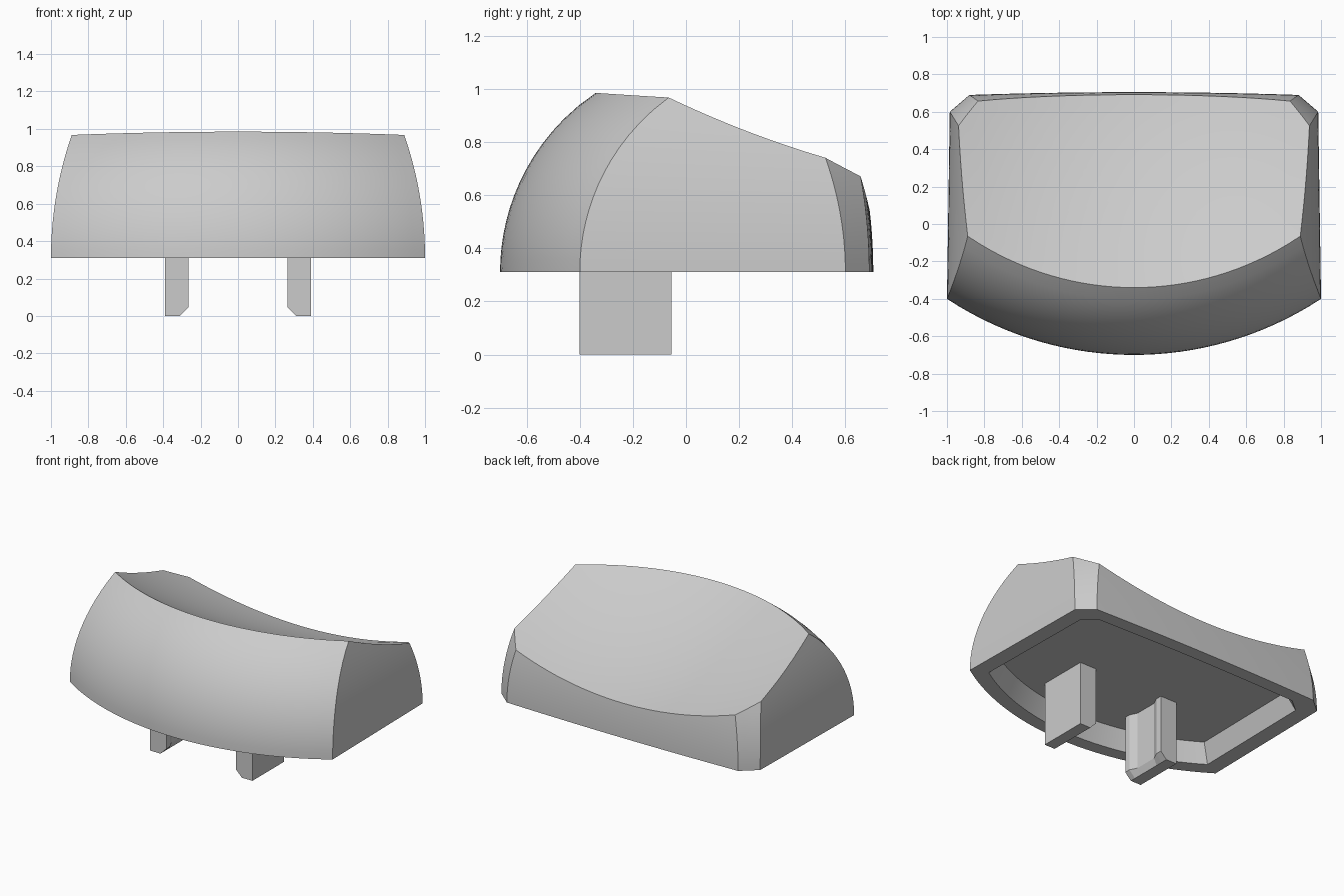
import bpy, bmesh
from math import sqrt
from mathutils import Vector

cube = bpy.data.objects.get("Cube")
if cube:
    bpy.data.objects.remove(cube)

BASE, CEILING = 0.31, 0.44

grey = bpy.data.materials.new("light grey plastic")
grey.use_nodes = True
grey.diffuse_color = (0.6, 0.6, 0.6, 1)
grey.node_tree.nodes["Principled BSDF"].inputs["Base Color"].default_value = (0.6, 0.6, 0.6, 1)


def bow(height, radius):
    """Inward lean of an arc that starts vertical at the base."""
    return radius - sqrt(max(radius * radius - height * height, 0))


def dish(x, y):
    """Height of the hollowed, sloping top."""
    return 0.7985 - 0.49 * y + 0.1726 * (x * x + y * y)


def outline(part, t, z):
    """Plan position on one wall of the cap at height z, with t from 0 to 1."""
    s, f = bow(z - BASE, 2.0), bow(z - BASE, 0.813)
    front = Vector((1 - s, f - 0.4))
    side = Vector((0.985 - s, 0.6 - 1.6 * s))
    back = Vector((0.88 - 1.4 * s, 0.69 - s))
    mirror = Vector((-1, 1))
    if part == "front":
        u = 2 * t - 1
        return Vector((u * front.x, f - 0.7 + bow(u, 1.817)))
    if part == "left":
        return front.lerp(side, t)
    if part == "left_corner":
        return side.lerp(back, t)
    if part == "back":
        u = 1 - 2 * t
        return Vector((u * back.x, back.y + 0.015 * (1 - u * u)))
    if part == "right_corner":
        return outline("left_corner", 1 - t, z) * mirror
    return outline("left", 1 - t, z) * mirror


def rim_height(part, t):
    """Height at which a wall meets the dish."""
    low, high = BASE, 1.05
    for _ in range(30):
        mid = (low + high) / 2
        if mid < dish(*outline(part, t, mid)):
            low = mid
        else:
            high = mid
    return low


def bridge(bm, a, b):
    n = len(a)
    for i in range(n):
        j = (i + 1) % n
        bm.faces.new((a[i], a[j], b[j], b[i]))


def finish(bm, name):
    bmesh.ops.recalc_face_normals(bm, faces=bm.faces)
    mesh = bpy.data.meshes.new(name)
    bm.to_mesh(mesh)
    bm.free()
    mesh.materials.append(grey)
    obj = bpy.data.objects.new(name, mesh)
    bpy.context.collection.objects.link(obj)
    return obj


# Cap shell: curved walls, dished top and hollow underside
segments = {"front": 32, "left": 12, "left_corner": 3,
            "back": 24, "right_corner": 3, "right": 12}
stations = [(part, i / n) for part, n in segments.items() for i in range(n)]
tops = [rim_height(*st) for st in stations]

bm = bmesh.new()
rings = []
ROWS = 14
for row in range(ROWS + 1):
    ring = []
    for (part, t), top in zip(stations, tops):
        z = BASE + (top - BASE) * row / ROWS
        ring.append(bm.verts.new((*outline(part, t, z), z)))
    rings.append(ring)
for a, b in zip(rings, rings[1:]):
    bridge(bm, a, b)

centre = Vector((0, 0.15))
last, STEPS = rings[-1], 10
for step in range(1, STEPS):
    ring = []
    for v in rings[-1]:
        p = v.co.xy.lerp(centre, step / STEPS)
        ring.append(bm.verts.new((*p, dish(*p))))
    bridge(bm, last, ring)
    last = ring
hub = bm.verts.new((*centre, dish(*centre)))
for i, v in enumerate(last):
    bm.faces.new((v, last[(i + 1) % len(last)], hub))

inner = [bm.verts.new((v.co.x * 0.89, v.co.y * 0.87, BASE)) for v in rings[0]]
roof = [bm.verts.new((v.co.x * 0.84, v.co.y * 0.8, CEILING)) for v in rings[0]]
bridge(bm, rings[0], inner)
bridge(bm, inner, roof)
bm.faces.new(roof)
cap = finish(bm, "cap_shell")
bpy.ops.object.select_all(action="DESELECT")
bpy.context.view_layer.objects.active = cap
cap.select_set(True)
bpy.ops.object.shade_smooth_by_angle()

# Mounting legs: grooved inner faces and chamfered tips
section = [(0.39, -0.4), (0.39, -0.055), (0.265, -0.055), (0.265, -0.1),
           (0.29, -0.15), (0.29, -0.31), (0.265, -0.36), (0.265, -0.4)]
for name, sign in (("left_leg", 1), ("right_leg", -1)):
    bm = bmesh.new()
    levels = []
    for z, least in ((0, 0.31), (0.045, 0.265), (CEILING, 0.265)):
        levels.append([bm.verts.new((sign * max(x, least), y, z)) for x, y in section])
    for a, b in zip(levels, levels[1:]):
        bridge(bm, a, b)
    bm.faces.new(levels[0])
    bm.faces.new(levels[-1])
    finish(bm, name)
